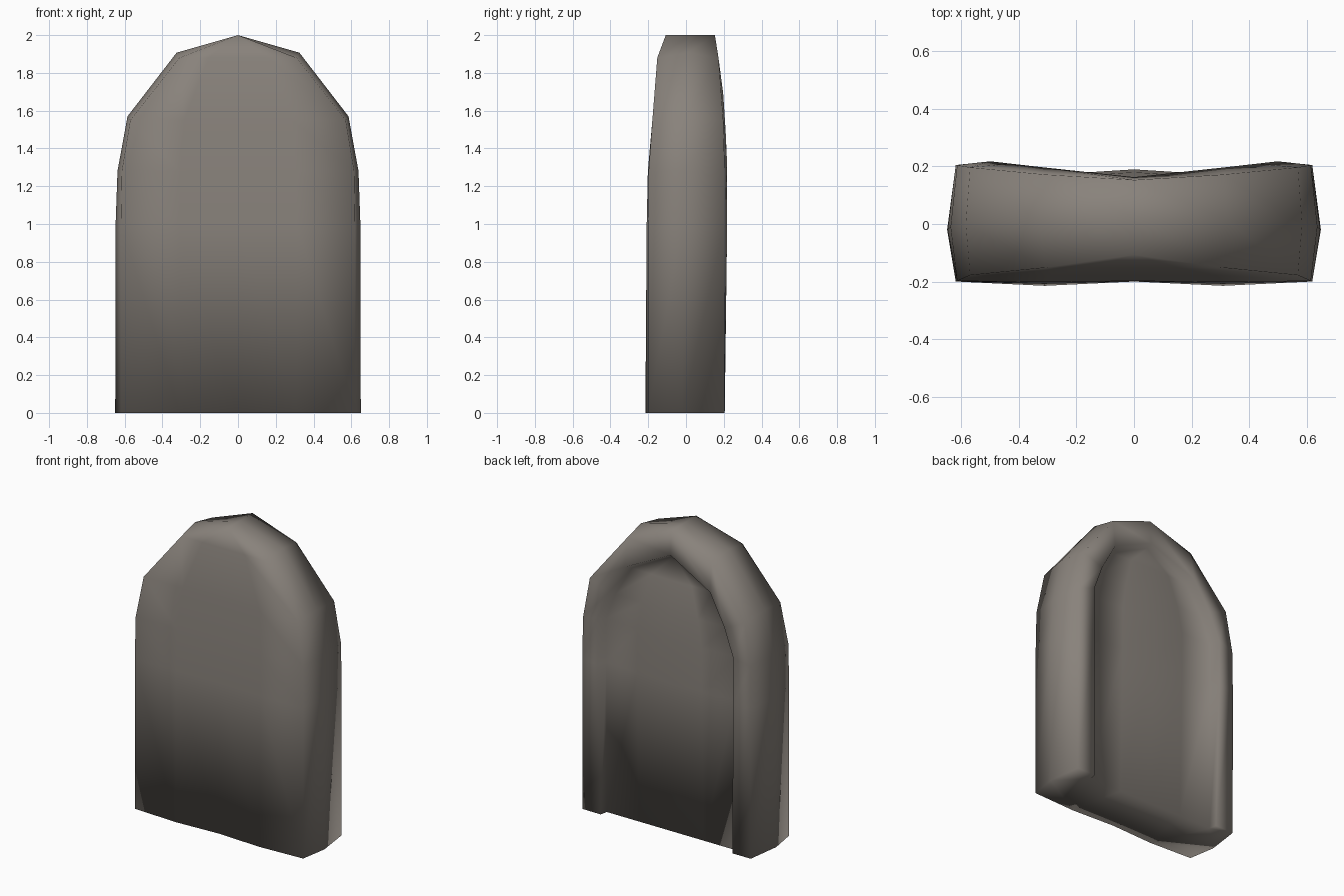
import bpy
import bmesh

if "Cube" in bpy.data.objects:
    bpy.data.objects.remove(bpy.data.objects["Cube"])

stone = bpy.data.materials.new("warm_grey_stone")
stone.diffuse_color = (0.25, 0.225, 0.2, 1.0)
stone.use_nodes = True
stone.node_tree.nodes["Principled BSDF"].inputs["Base Color"].default_value = stone.diffuse_color

# Half profiles of the arch (x, y, z), from the foot up to the apex
front_edge = [(.62, -.2, 0), (.62, -.2, 1), (.615, -.198, 1.28),
              (.57, -.178, 1.55), (.31, -.152, 1.88), (0, -.107, 2)]
side_mid = [(.65, -.02, 0), (.648, -.02, 1), (.638, -.01, 1.28),
            (.585, 0, 1.57), (.325, .01, 1.907), (0, .02, 2)]
back_edge = [(.62, .203, 0), (.62, .205, 1), (.615, .205, 1.28),
             (.57, .197, 1.55), (.31, .172, 1.88), (0, .153, 2)]
rim_ridge = [(.485, .205, 0), (.5, .218, 1), (.5, .218, 1.31),
             (.43, .21, 1.49), (.315, .197, 1.69), (0, .163, 1.84)]
rim_inner = [(.475, .155, 0), (.475, .16, 1), (.475, .16, 1.29),
             (.41, .155, 1.47), (.295, .145, 1.67), (0, .125, 1.82)]
loops = [front_edge, side_mid, back_edge, rim_ridge, rim_inner]

bm = bmesh.new()


def arch(half):
    """Full arch of vertices: right foot, apex, left foot."""
    right = [bm.verts.new(p) for p in half]
    left = [bm.verts.new((-x, y, z)) for x, y, z in reversed(half[:-1])]
    return right + left


def fill_arch(ring, quarter, centre):
    """Fill the inside of an arch with rows of faces; the lists shift y of the columns."""
    n = len(ring) // 2
    rows = []
    for i in range(n):
        a, b = ring[i], ring[-1 - i]
        row = [a]
        for t in (.25, .5, .75):
            co = a.co.lerp(b.co, t)
            co.y += centre[i] if t == .5 else quarter[i]
            row.append(bm.verts.new(co))
        rows.append(row + [b])
    for r, s in zip(rows, rows[1:]):
        for k in range(4):
            bm.faces.new((r[k], r[k + 1], s[k + 1], s[k]))
    for k in range(4):
        bm.faces.new((rows[-1][k], rows[-1][k + 1], ring[n]))


# Skin the edge, rim and recess wall
rings = [arch(h) for h in loops]
for a, b in zip(rings, rings[1:]):
    for k in range(len(a) - 1):
        bm.faces.new((a[k], a[k + 1], b[k + 1], b[k]))

# Gently bulging front face and shallow, bulging back panel
fill_arch(rings[0], (-.015, -.008, -.004, 0, 0), (0, 0, 0, 0, 0))
fill_arch(rings[-1], (0, .015, .015, .012, .006), (0, .03, .03, .025, .012))

# Close the underside
border = [e for e in bm.edges if e.is_boundary]
caps = bmesh.ops.holes_fill(bm, edges=border, sides=0)["faces"]
bmesh.ops.triangulate(bm, faces=caps)
bmesh.ops.recalc_face_normals(bm, faces=bm.faces[:])

mesh = bpy.data.meshes.new("arched_stone_slab")
bm.to_mesh(mesh)
bm.free()
mesh.materials.append(stone)
for p in mesh.polygons:
    p.use_smooth = True
slab = bpy.data.objects.new("arched_stone_slab", mesh)
bpy.context.collection.objects.link(slab)
